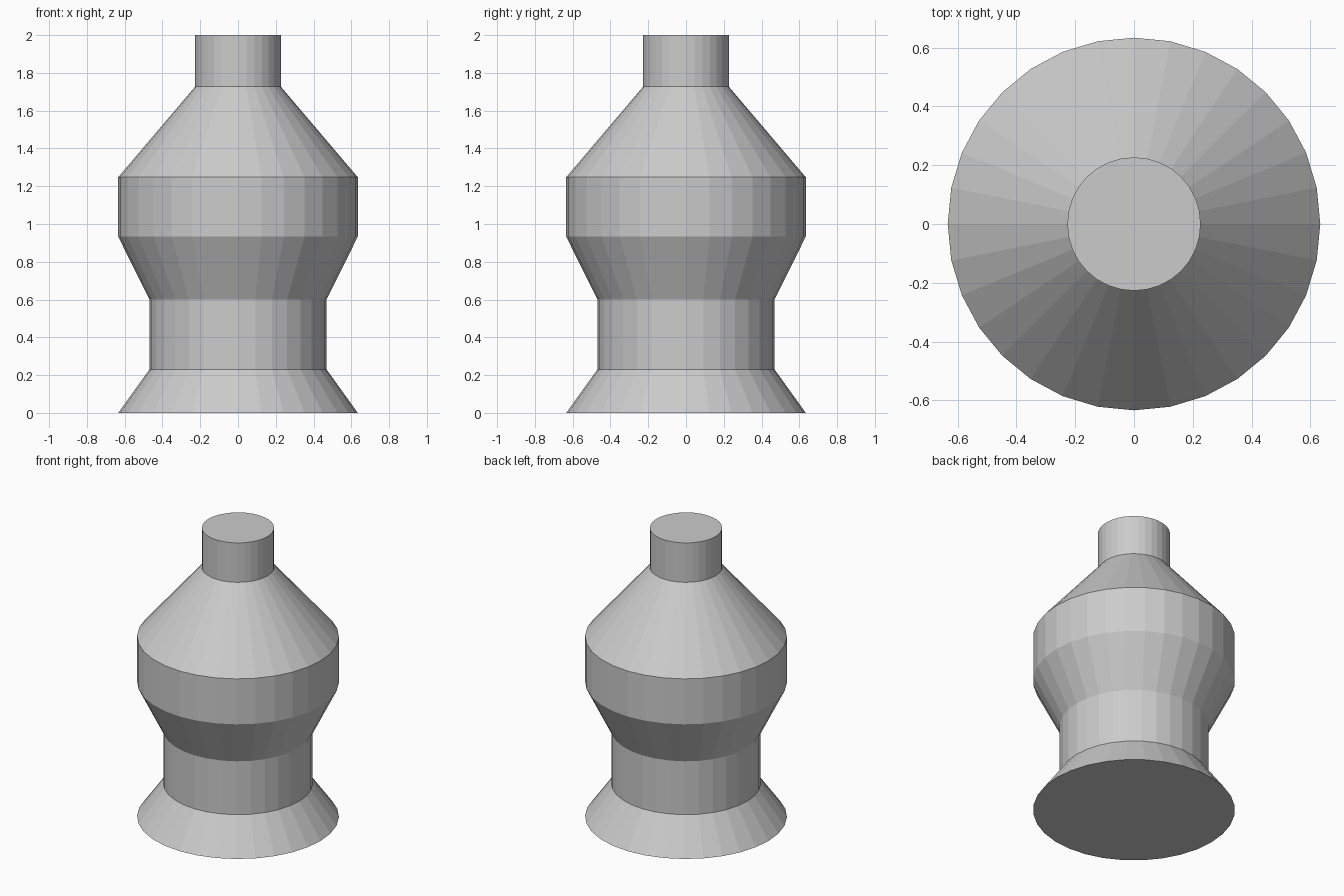
import bpy, bmesh
from math import cos, sin, tau

if "Cube" in bpy.data.objects:
    bpy.data.objects.remove(bpy.data.objects["Cube"])

SIDES = 32
# Profile from base to top: (radius, height)
PROFILE = [(0.634, 0.0), (0.469, 0.23), (0.469, 0.60), (0.634, 0.933),
           (0.634, 1.248), (0.227, 1.727), (0.227, 2.0)]

# Turned bottle body: stacked rings joined by flat faces, capped at both ends
bm = bmesh.new()
rings = [[bm.verts.new((r * cos(tau * i / SIDES), r * sin(tau * i / SIDES), z))
          for i in range(SIDES)] for r, z in PROFILE]
for low, high in zip(rings, rings[1:]):
    for i in range(SIDES):
        j = (i + 1) % SIDES
        bm.faces.new((low[i], low[j], high[j], high[i]))
bm.faces.new(rings[0][::-1])
bm.faces.new(rings[-1])

mesh = bpy.data.meshes.new("bottle_body")
bm.to_mesh(mesh)
bm.free()
bpy.context.collection.objects.link(bpy.data.objects.new("bottle_body", mesh))
